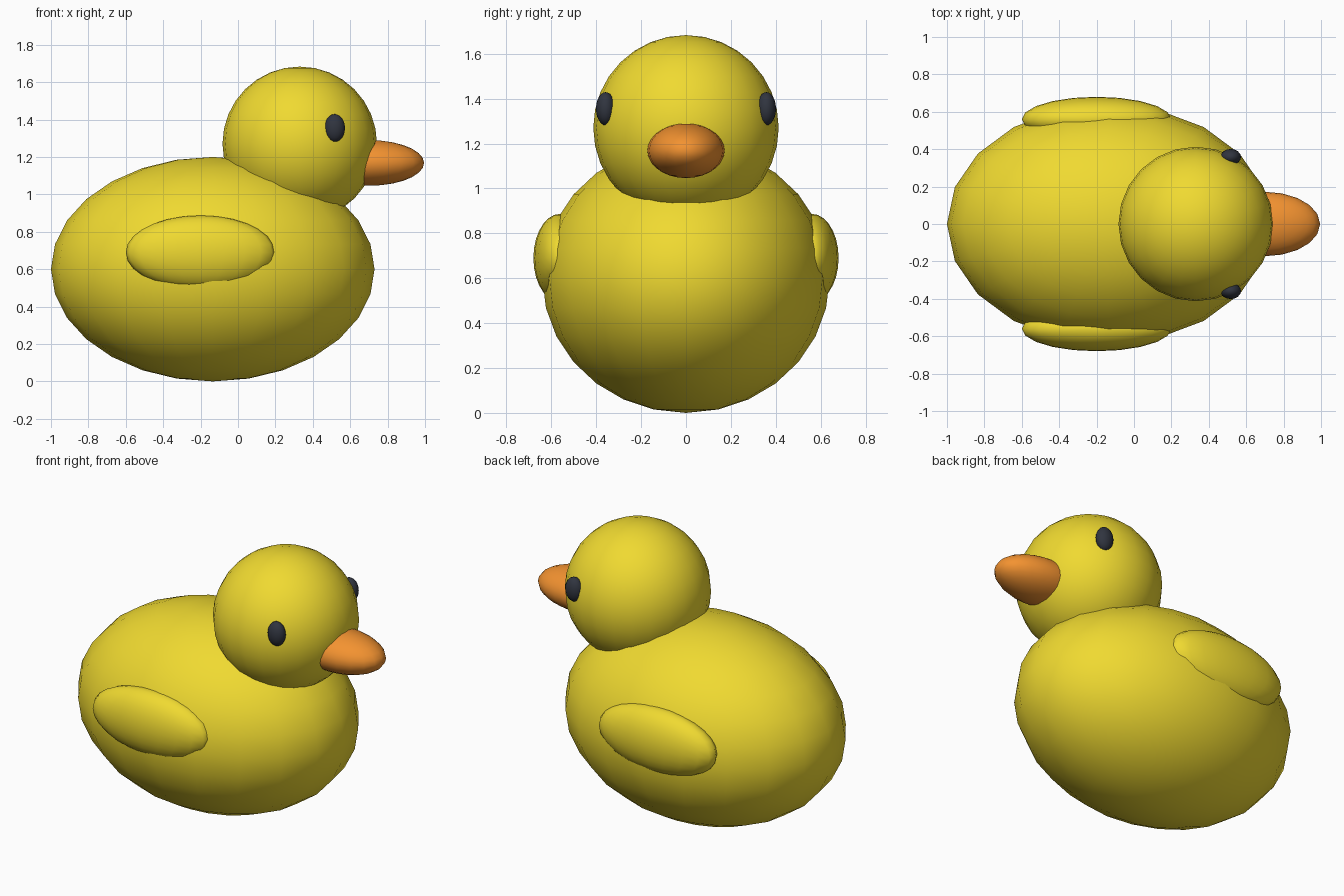
import bpy
import math

if "Cube" in bpy.data.objects:
    bpy.data.objects.remove(bpy.data.objects["Cube"])


def material(name, rgb):
    m = bpy.data.materials.new(name)
    m.diffuse_color = (*rgb, 1.0)
    m.use_nodes = True
    m.node_tree.nodes["Principled BSDF"].inputs["Base Color"].default_value = m.diffuse_color
    return m


yellow = material("yellow", (0.87, 0.70, 0.03))
orange = material("orange", (0.90, 0.29, 0.03))
black = material("black", (0.03, 0.035, 0.05))


def ellipsoid(name, centre, radii, mat, segments=20, rings=14):
    bpy.ops.mesh.primitive_uv_sphere_add(segments=segments, ring_count=rings,
                                         radius=1, location=centre)
    ob = bpy.context.object
    ob.name = name
    ob.scale = radii
    bpy.ops.object.transform_apply(location=False, rotation=False, scale=True)
    bpy.ops.object.shade_smooth_by_angle(angle=math.radians(60))
    ob.data.materials.append(mat)
    return ob


# Body and head
ellipsoid("body", (-0.135, 0, 0.60), (0.865, 0.64, 0.60), yellow)
ellipsoid("head", (0.33, 0, 1.27), (0.413, 0.413, 0.413), yellow, 24, 16)

# Beak
ellipsoid("beak", (0.70, 0, 1.168), (0.295, 0.172, 0.122), orange)

# Wings and eyes, one per side
for side, s in (("right", -1), ("left", 1)):
    ellipsoid(f"wing_{side}", (-0.20, s * 0.56, 0.69), (0.40, 0.12, 0.197), yellow)
    ellipsoid(f"eye_{side}", (0.517, s * 0.358, 1.355), (0.055, 0.043, 0.074), black, 16, 12)
